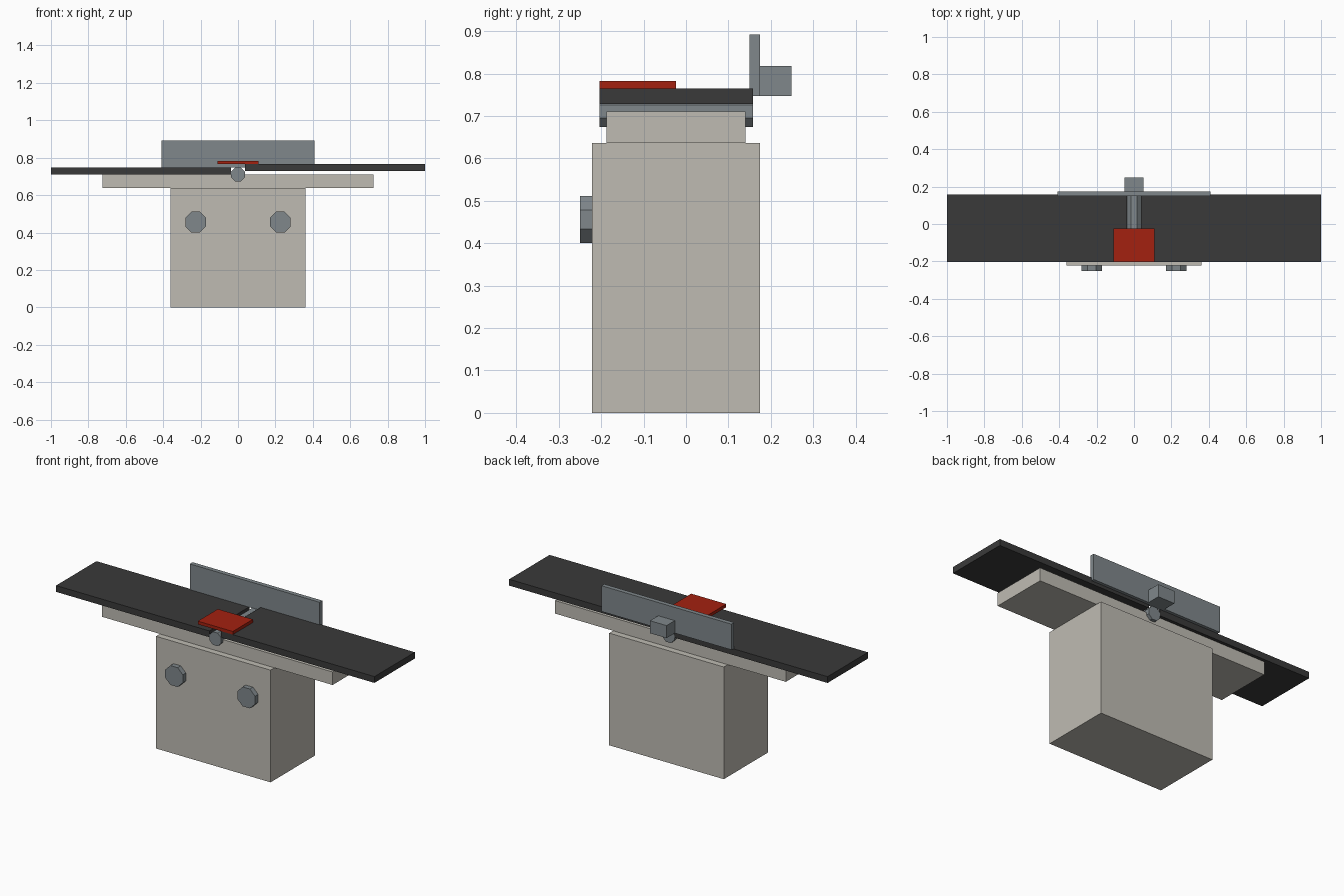
import bpy
import math

default = bpy.data.objects.get("Cube")
if default:
    bpy.data.objects.remove(default, do_unlink=True)


def make_material(name, rgb):
    mat = bpy.data.materials.new(name)
    color = (*rgb, 1.0)
    mat.use_nodes = True
    mat.diffuse_color = color
    mat.node_tree.nodes["Principled BSDF"].inputs["Base Color"].default_value = color
    return mat


body_paint = make_material("warm grey paint", (0.52, 0.50, 0.45))
table_iron = make_material("dark cast iron", (0.042, 0.042, 0.042))
steel = make_material("blue grey steel", (0.215, 0.245, 0.26))
guard_red = make_material("red guard", (0.37, 0.015, 0.005))


def box(name, mat, x, y, z):
    """Box spanning the given (low, high) range on each axis."""
    spans = (x, y, z)
    bpy.ops.mesh.primitive_cube_add(size=1, location=[(a + b) / 2 for a, b in spans])
    obj = bpy.context.object
    obj.name = name
    obj.scale = [b - a for a, b in spans]
    bpy.ops.object.transform_apply(location=False, rotation=False, scale=True)
    obj.data.materials.append(mat)
    return obj


def rod(name, mat, x, z, y, width, sides=8):
    """Flat-sided rod along y, measured across its flats."""
    radius = width / 2 / math.cos(math.pi / sides)
    bpy.ops.mesh.primitive_cylinder_add(
        vertices=sides, radius=radius, depth=y[1] - y[0],
        location=(x, (y[0] + y[1]) / 2, z))
    obj = bpy.context.object
    obj.name = name
    obj.rotation_euler = (math.pi / 2, math.pi / sides, 0)
    obj.data.materials.append(mat)
    return obj


# Cabinet and bed
box("cabinet", body_paint, (-0.36, 0.36), (-0.222, 0.175), (0, 0.637))
box("bed", body_paint, (-0.725, 0.725), (-0.187, 0.14), (0.637, 0.711))

# Tables, one a little lower than the other, with a gap for the cutter
depth = (-0.204, 0.158)
box("infeed_table", table_iron, (-1, -0.037), depth, (0.711, 0.747))
box("outfeed_table", table_iron, (0.037, 1), depth, (0.729, 0.765))
rod("cutter_head", steel, 0, 0.711, depth, 0.074)

# Fence with its bracket, and the cutter guard
box("fence", steel, (-0.408, 0.408), (0.15, 0.175), (0.747, 0.893))
box("fence_bracket", steel, (-0.052, 0.052), (0.175, 0.249), (0.747, 0.818))
box("cutter_guard", guard_red, (-0.11, 0.11), (-0.204, -0.024), (0.765, 0.783))

# Adjustment knobs on the front
for side, label in ((-1, "right"), (1, "left")):
    rod(label + "_knob", steel, side * 0.227, 0.456, (-0.25, -0.222), 0.11)
